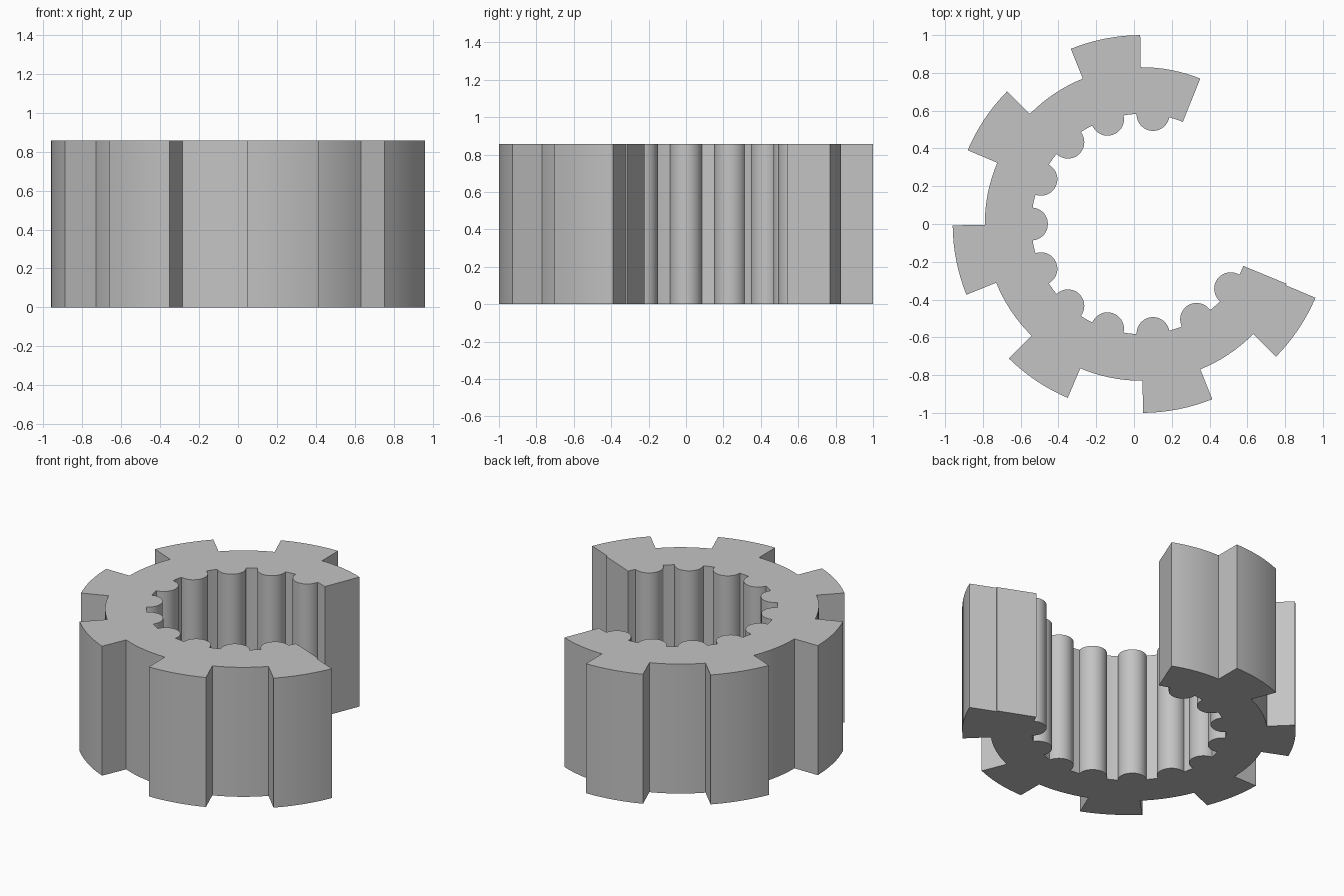
import bpy, bmesh
from math import radians, degrees, cos, sin, acos, ceil

CX = 0.04                 # ring axis, offset so the broken ring is centred
HEIGHT = 0.857
R_TIP, R_BODY, R_BORE = 1.0, 0.83, 0.583
R_RIB = 0.087
START, END = 68.0, 337.6  # angular extent of the ring

if "Cube" in bpy.data.objects:
    bpy.data.objects.remove(bpy.data.objects["Cube"], do_unlink=True)


def arc(cx, cy, r, a0, a1, step=3.0):
    """Points along an arc between two angles in degrees."""
    n = max(1, ceil(abs(a1 - a0) / step))
    angles = [radians(a0 + (a1 - a0) * i / n) for i in range(n + 1)]
    return [(cx + r * cos(a), cy + r * sin(a)) for a in angles]


# Outer edge: body arcs alternating with the wide square teeth
outline = []
angle = START
for k in range(2, 8):
    tooth_start, tooth_end = 45 * k + 0.4, 45 * k + 22
    outline += arc(CX, 0, R_BODY, angle, tooth_start)
    outline += arc(CX, 0, R_TIP, tooth_start, tooth_end)
    angle = tooth_end
outline += arc(CX, 0, R_BODY, angle, END)

# Inner edge: bore arcs alternating with the round ribs
rib_sweep = degrees(acos(R_RIB / (2 * R_BORE)))
rib_half = 2 * (90 - rib_sweep)
rib_half = degrees(acos(1 - (R_RIB / R_BORE) ** 2 / 2))
angle = END
for k in range(11):
    a = 324 - 24 * k
    outline += arc(CX, 0, R_BORE, angle, a + rib_half)
    x, y = CX + R_BORE * cos(radians(a)), R_BORE * sin(radians(a))
    outline += arc(x, y, R_RIB, a + 180 - rib_sweep, a + 180 + rib_sweep, 8)[1:-1]
    angle = a - rib_half
outline += arc(CX, 0, R_BORE, angle, START)

# Extrude the outline into the ring
bm = bmesh.new()
base = bm.faces.new([bm.verts.new((x, y, 0)) for x, y in outline])
bmesh.ops.remove_doubles(bm, verts=bm.verts[:], dist=0.0001)
base = bm.faces[:][0]
top = bmesh.ops.extrude_face_region(bm, geom=[base], use_keep_orig=True)
bmesh.ops.translate(bm, vec=(0, 0, HEIGHT),
                    verts=[g for g in top["geom"] if isinstance(g, bmesh.types.BMVert)])
bmesh.ops.recalc_face_normals(bm, faces=bm.faces[:])
mesh = bpy.data.meshes.new("toothed_ring_segment")
bm.to_mesh(mesh)
bm.free()

ring = bpy.data.objects.new("toothed_ring_segment", mesh)
bpy.context.collection.objects.link(ring)

# Plain grey material
grey = bpy.data.materials.new("light_grey")
grey.use_nodes = True
colour = (0.55, 0.55, 0.55, 1)
grey.diffuse_color = colour
grey.node_tree.nodes["Principled BSDF"].inputs["Base Color"].default_value = colour
mesh.materials.append(grey)

# Smooth arcs, sharp corners
bpy.ops.object.select_all(action="DESELECT")
ring.select_set(True)
bpy.context.view_layer.objects.active = ring
bpy.ops.object.shade_smooth_by_angle(angle=radians(30))
